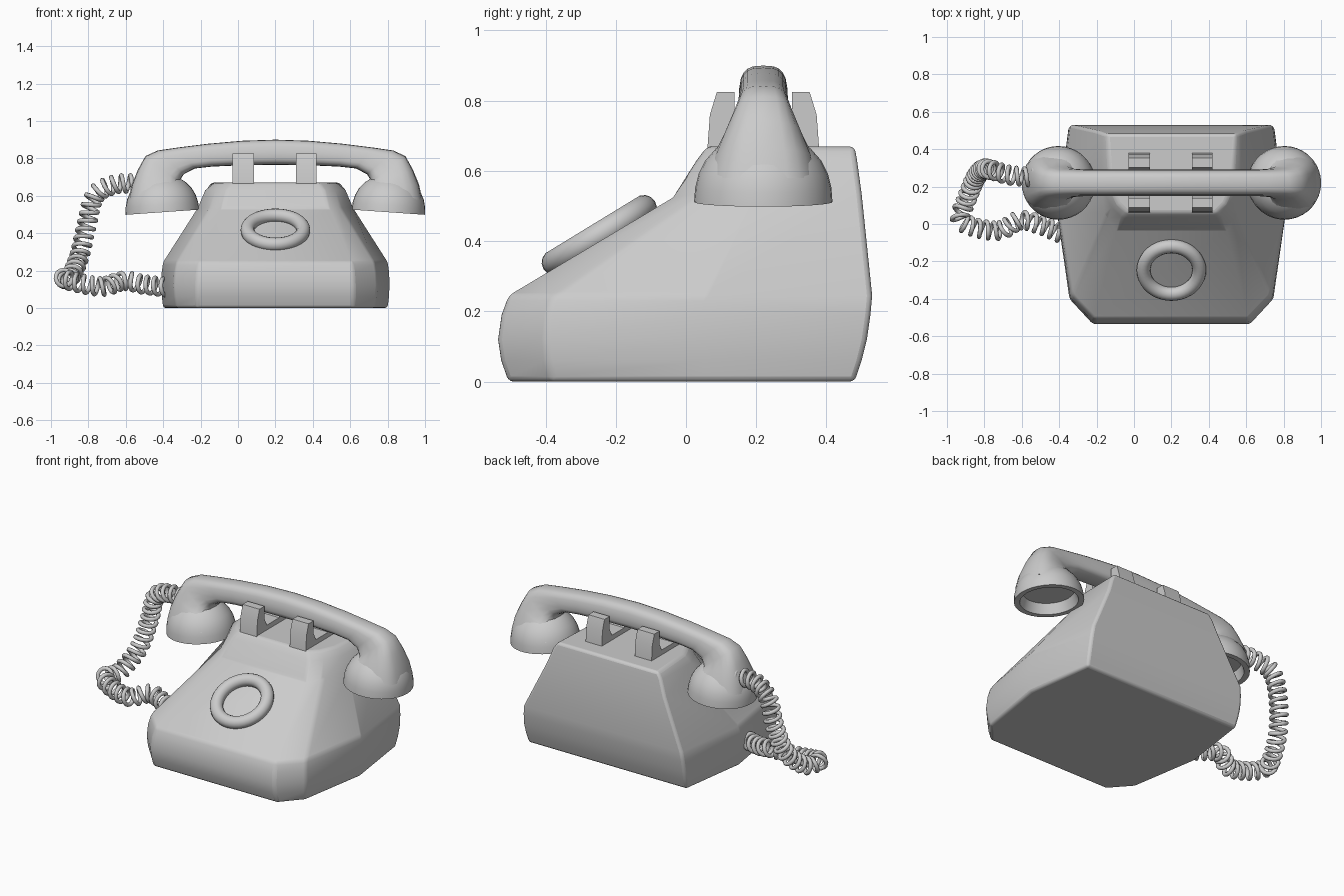
import bpy, bmesh, math
from mathutils import Vector

if "Cube" in bpy.data.objects:
    bpy.data.objects.remove(bpy.data.objects["Cube"])

CX, CY = 0.2, 0.22   # phone centre line and handset depth


def finish(name, bm, angle=40, bevel=0.0):
    bmesh.ops.recalc_face_normals(bm, faces=bm.faces)
    me = bpy.data.meshes.new(name)
    bm.to_mesh(me)
    bm.free()
    ob = bpy.data.objects.new(name, me)
    bpy.context.collection.objects.link(ob)
    bpy.ops.object.select_all(action='DESELECT')
    bpy.context.view_layer.objects.active = ob
    ob.select_set(True)
    if bevel:
        m = ob.modifiers.new("soft_edges", 'BEVEL')
        m.width, m.segments, m.limit_method = bevel, 3, 'ANGLE'
        m.angle_limit = math.radians(25)
    bpy.ops.object.shade_smooth_by_angle(angle=math.radians(angle))
    return ob


def loft(name, rings, angle=40, bevel=0.0):
    bm = bmesh.new()
    vs = [[bm.verts.new(p) for p in r] for r in rings]
    n = len(vs[0])
    for a, b in zip(vs, vs[1:]):
        for i in range(n):
            j = (i + 1) % n
            bm.faces.new((a[i], a[j], b[j], b[i]))
    bm.faces.new(vs[0])
    bm.faces.new(vs[-1])
    return finish(name, bm, angle, bevel)


# Body: stacked eight-sided outlines (z, then half-width and y of each corner)
levels = [
    (0.00, (.42, -.505), (.53, -.38), (.60, .05), (.54, .48)),
    (0.06, (.42, -.526), (.54, -.395), (.607, .05), (.547, .50)),
    (0.12, (.42, -.535), (.545, -.40), (.61, .05), (.55, .515)),
    (0.19, (.415, -.525), (.54, -.395), (.608, .05), (.547, .525)),
    (0.245, (.41, -.505), (.53, -.38), (.60, .05), (.54, .53)),
    (0.535, (.28, -.03), (.35, .04), (.415, .20), (.405, .50)),
    (0.63, (.26, .03), (.32, .09), (.375, .20), (.37, .487)),
    (0.67, (.235, .06), (.285, .11), (.325, .20), (.345, .48)),
]
rings = []
for z, *pts in levels:
    rings.append([(CX + x, y, z) for x, y in pts] +
                 [(CX - x, y, z) for x, y in reversed(pts)])
loft("body", rings, 40, 0.015)

# Dial ring on the sloping front
bpy.ops.mesh.primitive_torus_add(
    major_radius=0.149, minor_radius=0.037, major_segments=40,
    minor_segments=14, location=(CX, -0.247, 0.417),
    rotation=(math.radians(31.4), 0, 0))
dial = bpy.context.object
dial.name = "dial_ring"
bpy.ops.object.shade_smooth()

# Cradle saddles: U-shaped profile extruded across x
half_u = [(.16, .65), (.152, .76), (.132, .825), (.082, .825), (.082, .745), (.06, .70)]
u = [(CY - d, z) for d, z in half_u] + [(CY + d, z) for d, z in reversed(half_u)]
for name, x0, x1 in (("cradle_left", -.03, .085), ("cradle_right", .31, .42)):
    loft(name, [[(x, y, z) for y, z in u] for x in (x0, x1)], 30)

# Handset handle: sections between an outer and an inner point, with half-width
half = [
    ((0, .90), (0, .765), .072),
    ((.18, .894), (.18, .763), .072),
    ((.36, .878), (.34, .756), .072),
    ((.52, .858), (.43, .746), .072),
    ((.63, .842), (.49, .715), .078),
    ((.695, .812), (.515, .675), .092),
    ((.735, .74), (.50, .65), .12),
    ((.768, .66), (.47, .62), .15),
    ((.785, .58), (.45, .585), .17),
]
stations = [((-o[0], o[1]), (-i[0], i[1]), w) for o, i, w in half[:0:-1]] + half
rings = []
for o, i, w in stations:
    ring = []
    for k in range(20):
        t = 2 * math.pi * k / 20
        c, s = math.cos(t), math.sin(t)
        c2 = math.copysign(abs(c) ** 0.65, c)
        s2 = math.copysign(abs(s) ** 0.65, s)
        f = 0.5 + 0.5 * s2                     # 1 at the outer side
        ring.append((CX + i[0] + (o[0] - i[0]) * f,
                     CY + w * c2 * (1.06 - 0.2 * f),
                     i[1] + (o[1] - i[1]) * f))
    rings.append(ring)
loft("handset_handle", rings, 60)


# Ear and mouth cups: lathed domes with a hollow underside
def cup(name, side):
    prof = [(.001, .06), (.145, .06), (.165, .0), (.197, .0), (.194, .04),
            (.184, .08), (.165, .118), (.135, .152), (.10, .178), (.05, .192), (.001, .195)]
    rings = [[(r * math.cos(a), r * math.sin(a), z)
              for a in (2 * math.pi * k / 36 for k in range(36))] for r, z in prof]
    ob = loft(name, rings, 40)
    ob.location = (CX + side * 0.604, CY, 0.512)
    ob.rotation_euler = (0, side * 0.07, 0)


cup("earpiece_cup", -1)
cup("mouthpiece_cup", 1)

# Coiled cord: smooth path resampled and wound into a helix
path = [Vector(p) for p in (
    (-.53, .25, .665), (-.66, .26, .66), (-.765, .29, .60), (-.81, .29, .44),
    (-.85, .24, .27), (-.90, .12, .16), (-.93, .03, .16), (-.86, -.015, .135),
    (-.72, -.035, .115), (-.61, .02, .145), (-.50, -.005, .125), (-.37, -.06, .11))]
ext = [2 * path[0] - path[1]] + path + [2 * path[-1] - path[-2]]
fine = []
for i in range(1, len(ext) - 2):
    a, b, c, d = ext[i - 1:i + 3]
    for k in range(50):
        t = k / 50
        fine.append(0.5 * (2 * b + (c - a) * t + (2 * a - 5 * b + 4 * c - d) * t * t
                           + (3 * b - a - 3 * c + d) * t ** 3))
coil, dist = [], 0.0
normal = Vector((0, 0, 1))
pitch, radius, per_turn = 0.046, 0.044, 16
step = pitch / per_turn
nxt = 0.0
for p, q in zip(fine, fine[1:]):
    tan = (q - p).normalized()
    normal = (normal - tan * normal.dot(tan)).normalized()
    side = tan.cross(normal)
    seg = (q - p).length
    while nxt < dist + seg:
        ang = 2 * math.pi * nxt / pitch
        coil.append(p.lerp(q, (nxt - dist) / seg)
                    + radius * (math.cos(ang) * normal + math.sin(ang) * side))
        nxt += step
    dist += seg
cu = bpy.data.curves.new("coiled_cord", 'CURVE')
cu.dimensions = '3D'
cu.bevel_depth, cu.bevel_resolution, cu.use_fill_caps = 0.012, 2, True
sp = cu.splines.new('POLY')
sp.points.add(len(coil) - 1)
for pt, co in zip(sp.points, coil):
    pt.co = (*co, 1)
bpy.context.collection.objects.link(bpy.data.objects.new("coiled_cord", cu))
